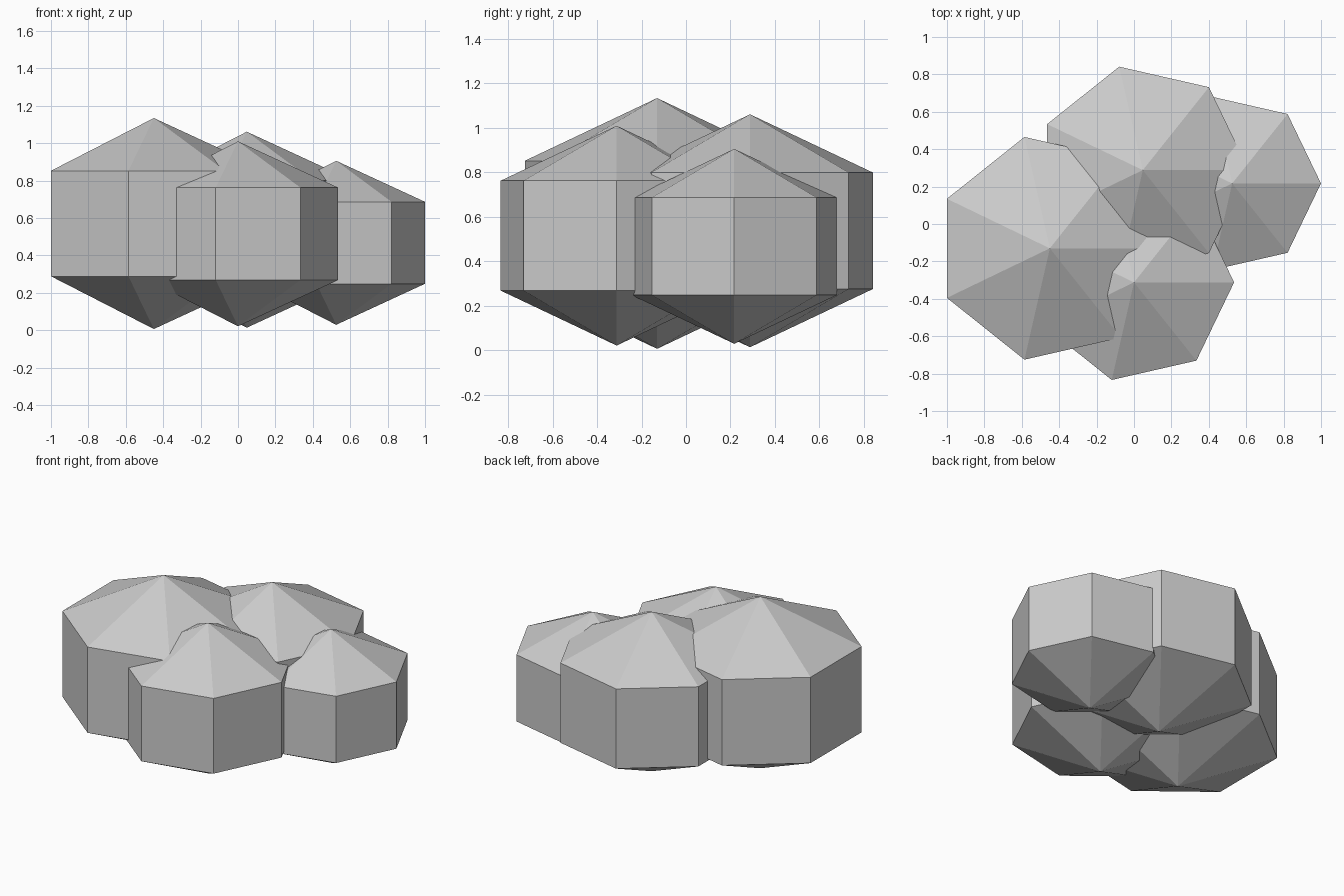
import bpy
from math import pi

if "Cube" in bpy.data.objects:
    bpy.data.objects.remove(bpy.data.objects["Cube"])


def boulder(name, x, y, z, radius):
    """Squashed low-poly sphere: seven sides, two rings between the poles."""
    bpy.ops.mesh.primitive_uv_sphere_add(
        segments=7, ring_count=3, radius=radius, location=(x, y, z))
    ob = bpy.context.object
    ob.name = name
    ob.scale = (1, 1, 0.8)
    ob.rotation_euler = (0, 0, -pi / 2)  # one corner points to +x
    bpy.ops.object.transform_apply(location=False, rotation=True, scale=True)
    bpy.ops.object.shade_flat()


# Four overlapping lobes of the clump, largest to smallest
boulder("large_lobe", -0.45, -0.13, 0.57, 0.705)
boulder("back_lobe", 0.047, 0.288, 0.537, 0.655)
boulder("front_lobe", 0.0, -0.312, 0.515, 0.618)
boulder("small_right_lobe", 0.525, 0.217, 0.467, 0.548)
